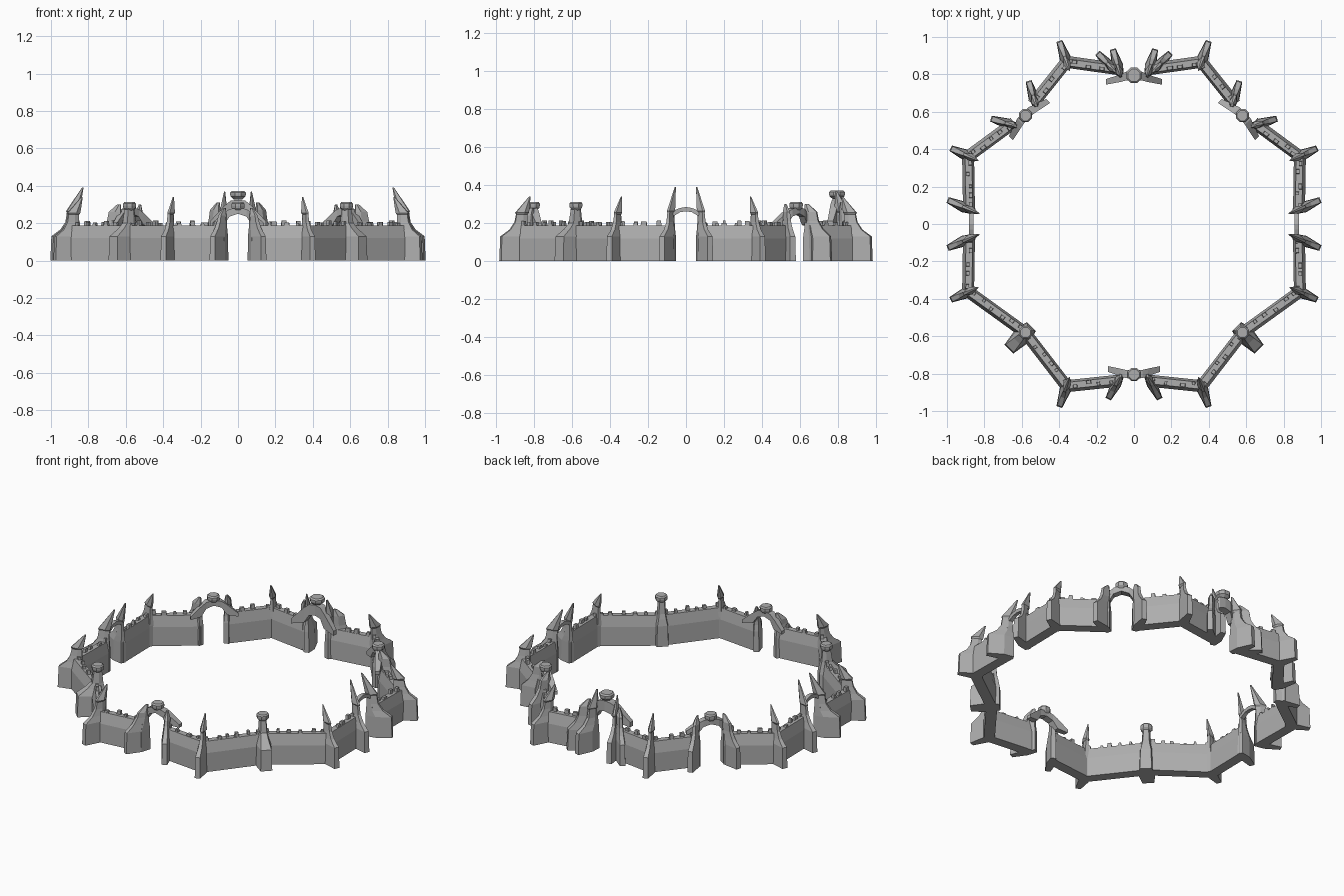
import bpy, bmesh, math, random
from mathutils import Vector

random.seed(4)
cube = bpy.data.objects.get("Cube")
if cube:
    bpy.data.objects.remove(cube)

stone = bpy.data.materials.new("grey_stone")
stone.use_nodes = True
grey = (0.42, 0.42, 0.42, 1)
stone.diffuse_color = grey
stone.node_tree.nodes["Principled BSDF"].inputs["Base Color"].default_value = grey
UP = Vector((0, 0, 1))


def loft(bm, rings):
    """Skin a list of closed rings and cap both ends."""
    rows = [[bm.verts.new(p) for p in ring] for ring in rings]
    n = len(rows[0])
    for a, b in zip(rows, rows[1:]):
        for i in range(n):
            j = (i + 1) % n
            bm.faces.new((a[i], a[j], b[j], b[i]))
    bm.faces.new(rows[0][::-1])
    bm.faces.new(rows[-1])


def finish(name, bm):
    bmesh.ops.recalc_face_normals(bm, faces=bm.faces)
    mesh = bpy.data.meshes.new(name)
    bm.to_mesh(mesh)
    bm.free()
    mesh.materials.append(stone)
    ob = bpy.data.objects.new(name, mesh)
    bpy.context.collection.objects.link(ob)
    return ob


def mirrored(name, build):
    """Build a part on the left, then its mirror on the right."""
    for side, sign in (("left", 1), ("right", -1)):
        bm = bmesh.new()
        build(bm)
        for v in bm.verts:
            v.co.x *= sign
        finish(f"{name}_{side}", bm)


def box_wall(bm, a, b):
    """Wall run with battered upper faces and irregular merlons."""
    a, b = Vector((*a, 0)), Vector((*b, 0))
    along = (b - a).normalized()
    across = along.cross(UP)
    section = [(-.03, 0), (.034, 0), (.034, .12), (.018, .188), (-.018, .188), (-.03, .12)]
    loft(bm, [[p + across * o + UP * z for o, z in section] for p in (a, b)])
    length = (b - a).length
    count = max(3, round(length / .065))
    for k in range(count):
        mid = a + along * length * (k + .5 + random.uniform(-.2, .2)) / count
        half, tall = random.uniform(.008, .018), random.uniform(.2, .215)
        off = across * random.choice((-.008, .006))
        loft(bm, [[mid + off + along * sx * half * s + across * sy * .009 + UP * z
                   for sx, sy in ((-1, -1), (1, -1), (1, 1), (-1, 1))]
                  for z, s in ((.18, 1), (tall, .75))])


def blade(bm, origin, tip, levels):
    """Buttress lofted from six sided sections: z, inner r, outer r, half width, edge width."""
    o = Vector((*origin, 0))
    out = (Vector((*tip, 0)) - o).normalized()
    side = out.cross(UP)
    rings = []
    for z, r0, r1, w, e in levels:
        mid = r0 + (r1 - r0) * .4
        plan = [(r0, -e), (mid, -w), (r1, -e), (r1, e), (mid, w), (r0, e)]
        rings.append([o + out * r + side * t + UP * z for r, t in plan])
    loft(bm, rings)


def spiked(height, lean, reach=.12):
    neck = .245 if height < .36 else .255
    return [(0, -.035, reach, .03, .016), (.13, -.035, reach - .005, .028, .014),
            (.165, -.032, reach * .55, .023, .011), (.205, -.03, .038, .016, .009),
            (neck, -.03, .03, .01, .007), (neck + .01, -.038, .034, .021, .007),
            (height, lean - .004, lean + .004, .003, .002)]


def capped_post(reach):
    return [(0, -.045, reach, .05, .034), (.13, -.045, reach - .005, .045, .03),
            (.17, -.038, .065, .034, .022), (.2, -.03, .035, .027, .018),
            (.285, -.022, .022, .021, .014)]


def cap(bm, x, y, z, r):
    """Eight sided cap stone with chamfered rims."""
    profile = [(z - .045, .55), (z - .03, .95), (z - .02, 1), (z - .008, 1), (z, .8)]
    loft(bm, [[Vector((x + r * s * math.cos(math.pi * (k + .5) / 4),
                       y + r * s * math.sin(math.pi * (k + .5) / 4), h)) for k in range(8)]
              for h, s in profile])


def arch(bm, centre, tangent, path):
    """Gate beam following half a path (t, bottom, top, half depth, outward offset) both ways."""
    c, t = Vector((*centre, 0)), Vector((*tangent, 0)).normalized()
    n = t.cross(UP)
    full = [(-p[0], *p[1:]) for p in path[::-1]] + list(path[1:])
    loft(bm, [[c + t * s + n * (off + d * w) + UP * z
               for d, z in ((-1, lo), (1, lo), (1, hi), (-1, hi))]
              for s, lo, hi, w, off in full])


# Wall runs between gates, corners and posts
WALLS = {
    "front_wall": ((.075, -.835), (.36, -.865)),
    "front_diagonal_wall": ((.36, -.865), (.58, -.58)),
    "side_diagonal_wall": ((.58, -.58), (.885, -.36)),
    "side_front_wall": ((.885, -.36), (.88, -.065)),
    "side_back_wall": ((.88, .065), (.885, .36)),
    "back_side_wall": ((.885, .36), (.64, .54)),
    "back_diagonal_wall": ((.54, .64), (.36, .865)),
    "back_wall": ((.36, .865), (.075, .825)),
}
for name, (a, b) in WALLS.items():
    mirrored(name, lambda bm: box_wall(bm, a, b))

# Spiked corner buttresses and tall side gate buttresses
for end, s in (("front", -1), ("back", 1)):
    mirrored(f"{end}_corner_spike",
             lambda bm: blade(bm, (.36, s * .865), (.4, s * .98), spiked(.34, -.045)))
    mirrored(f"{end}_side_corner_spike",
             lambda bm: blade(bm, (.88, s * .36), (.98, s * .405), spiked(.34, -.05, .11)))
    mirrored(f"{end}_side_gate_spike",
             lambda bm: blade(bm, (.885, s * .08), (1, s * .13), spiked(.39, -.06, .122)))

# Thin bridge over each side gate
side_path = [(0, .262, .285, .012, 0), (.03, .258, .28, .012, 0), (.07, .235, .265, .014, 0)]
mirrored("side_gate_bridge", lambda bm: arch(bm, (.87, 0), (0, 1), side_path))

# Capped posts on the front diagonals
def diagonal_post(bm):
    blade(bm, (.58, -.58), (.68, -.68), capped_post(.125))
    cap(bm, .58, -.58, .312, .037)
mirrored("front_diagonal_post", diagonal_post)

# Gate buttresses: full at the foot, leaning to a blunt top
def shoulder(top, reach=.12):
    return [(0, -.035, reach, .028, .016), (.13, -.035, reach - .005, .026, .014),
            (.17, -.03, reach * .6, .022, .012), (.21, -.03, .045, .018, .01),
            (top - .04, -.03, .035, .02, .008), (top, -.03, -.01, .006, .003)]

mirrored("front_gate_post", lambda bm: blade(bm, (.082, -.83), (.14, -.94), shoulder(.28)))
mirrored("back_gate_inner_post", lambda bm: blade(bm, (.08, .82), (.115, .94), spiked(.37, -.03)))
mirrored("back_gate_outer_post", lambda bm: blade(bm, (.12, .835), (.2, .92), shoulder(.31, .11)))
mirrored("back_diagonal_gate_post",
         lambda bm: blade(bm, (.53, .655), (.565, .77), shoulder(.3, .115)))
mirrored("back_diagonal_gate_side_post",
         lambda bm: blade(bm, (.655, .53), (.77, .565), shoulder(.3, .115)))

# Sloped shoulder arches with a cap stone
low_path = [(0, .25, .285, .022, 0), (.045, .235, .275, .022, .003),
            (.075, .19, .255, .02, .012), (.14, .18, .2, .015, .03)]
high_path = [(0, .26, .325, .024, 0), (.04, .25, .32, .024, .003),
             (.07, .2, .295, .02, .015), (.15, .18, .21, .015, .035)]

def gate(name, centre, tangent, path, height, radius):
    bm = bmesh.new()
    arch(bm, centre, tangent, path)
    cap(bm, *centre, height, radius)
    finish(name, bm)

gate("front_gate_arch", (0, -.805), (-1, 0), low_path, .312, .038)
gate("back_gate_arch", (0, .795), (1, 0), high_path, .372, .045)

def diagonal_gate(bm):
    arch(bm, (.58, .58), (1, -1), low_path)
    cap(bm, .58, .58, .312, .038)
mirrored("back_diagonal_gate_arch", diagonal_gate)
